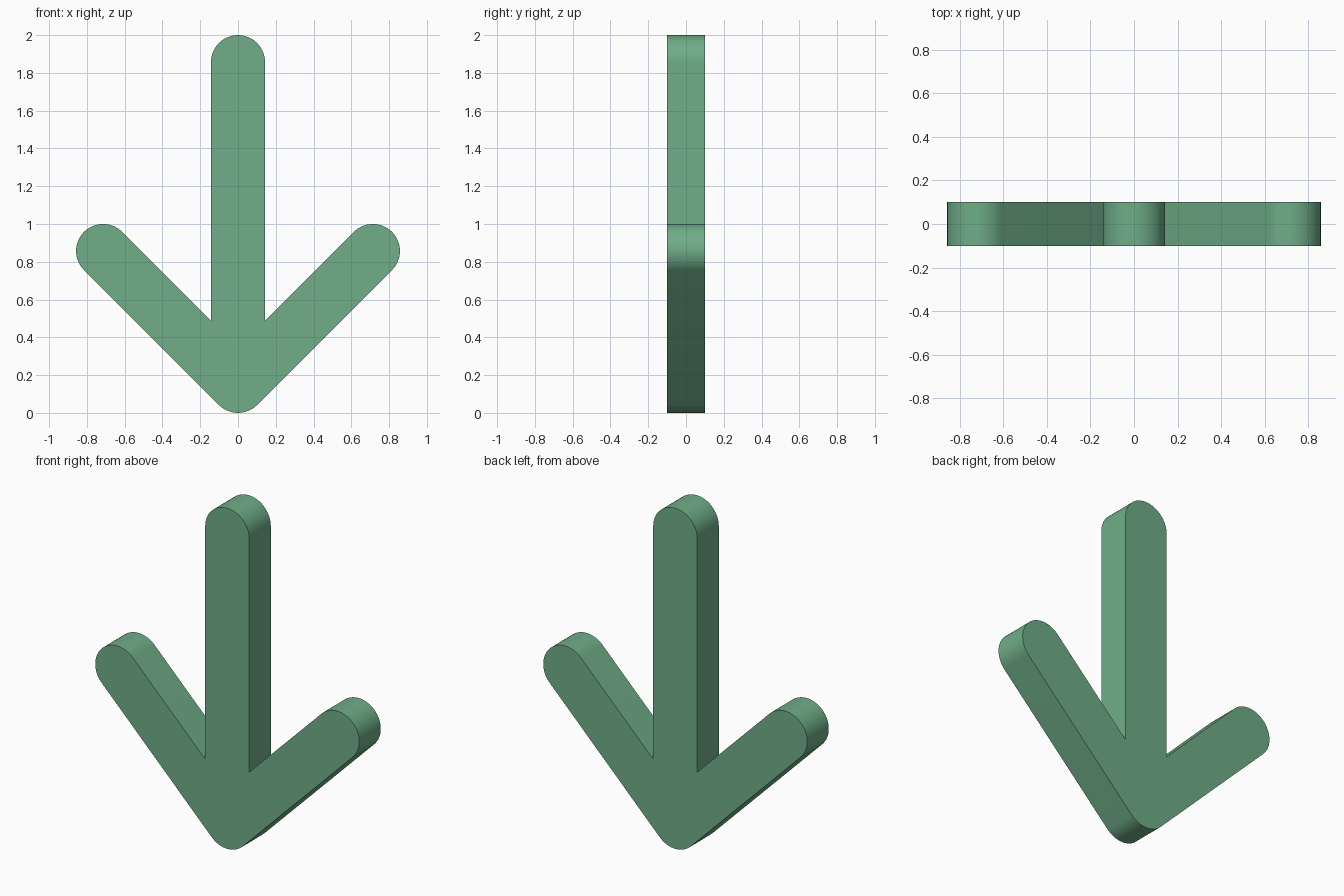
import bpy, bmesh
from math import sin, cos, radians

if "Cube" in bpy.data.objects:
    bpy.data.objects.remove(bpy.data.objects["Cube"])

R = 1 / 7          # half width of every stroke
DEPTH = 0.2
ARM = 1 - 2 * R    # horizontal reach of an arm's cap centre
CLEFT = R + R * 2 ** 0.5 + R


def arc(cx, cz, start, end, steps):
    angles = [radians(start + (end - start) * i / steps) for i in range(steps + 1)]
    return [(cx + R * cos(a), cz + R * sin(a)) for a in angles]


# Arrow outline, counter-clockwise seen from the front
outline = (
    arc(0, R, 225, 315, 16)              # rounded tip
    + arc(ARM, R + ARM, -45, 135, 32)    # right arm cap
    + [(R, CLEFT)]
    + arc(0, 2 - R, 0, 180, 32)          # shaft cap
    + [(-R, CLEFT)]
    + arc(-ARM, R + ARM, 45, 225, 32)    # left arm cap
)

# Extrude the outline through the depth
bm = bmesh.new()
front = bm.faces.new([bm.verts.new((x, -DEPTH / 2, z)) for x, z in outline])
ext = bmesh.ops.extrude_face_region(bm, geom=[front], use_keep_orig=True)
verts = [g for g in ext["geom"] if isinstance(g, bmesh.types.BMVert)]
bmesh.ops.translate(bm, verts=verts, vec=(0, DEPTH, 0))
bmesh.ops.recalc_face_normals(bm, faces=bm.faces[:])
mesh = bpy.data.meshes.new("down_arrow")
bm.to_mesh(mesh)
bm.free()

arrow = bpy.data.objects.new("down_arrow", mesh)
bpy.context.collection.objects.link(arrow)
bpy.context.view_layer.objects.active = arrow
arrow.select_set(True)
bpy.ops.object.shade_smooth_by_angle(angle=radians(30))

# Green finish
green = bpy.data.materials.new("green")
green.diffuse_color = (0.16, 0.42, 0.245, 1)
green.use_nodes = True
green.node_tree.nodes["Principled BSDF"].inputs["Base Color"].default_value = green.diffuse_color
mesh.materials.append(green)
